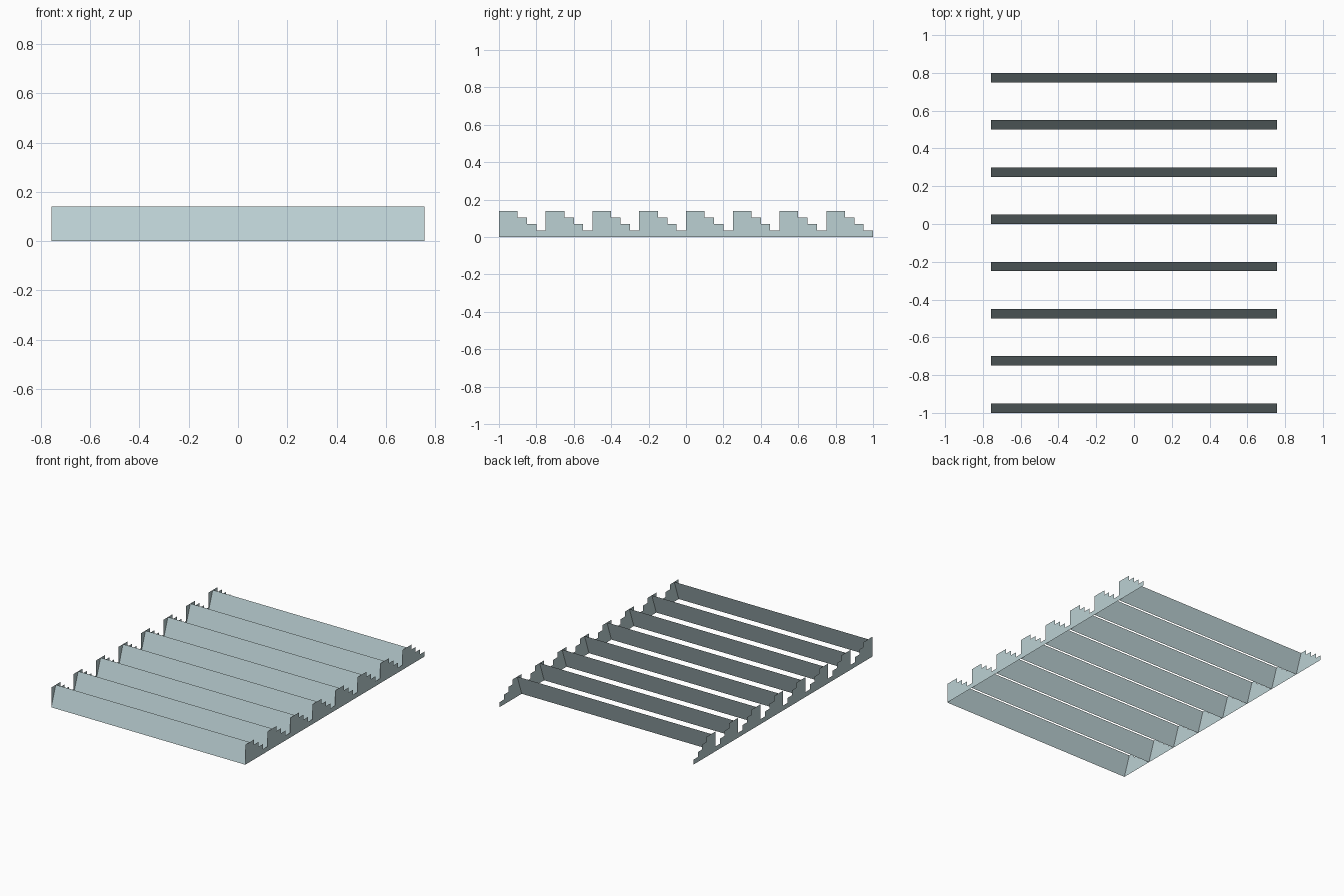
import bpy

cube = bpy.data.objects.get("Cube")
if cube:
    bpy.data.objects.remove(cube, do_unlink=True)

HALF_W, HEIGHT, PITCH, COUNT = 0.757, 0.14, 0.25, 8
LEAN = 0.05      # how far each slat tilts back
STEPS = 4        # stair steps per tooth

grey = bpy.data.materials.new("pale blue grey")
colour = (0.50, 0.63, 0.65, 1)
grey.use_nodes = True
grey.diffuse_color = colour
grey.node_tree.nodes["Principled BSDF"].inputs["Base Color"].default_value = colour


def sheet(name, verts, faces):
    mesh = bpy.data.meshes.new(name)
    mesh.from_pydata(verts, [], faces)
    mesh.materials.append(grey)
    obj = bpy.data.objects.new(name, mesh)
    bpy.context.collection.objects.link(obj)
    return obj


# Stepped outline of the side panels, as (y, z)
outline = [(-1, 0), (1, 0)]
for tooth in reversed(range(COUNT)):
    y0 = -1 + tooth * PITCH
    edges = [y0, y0 + 0.1, y0 + 0.15, y0 + 0.2, y0 + PITCH]
    for step in reversed(range(STEPS)):
        z = HEIGHT * (STEPS - step) / STEPS
        outline += [(edges[step + 1], z), (edges[step], z)]

# Thin side panels, facing outward
for name, side in (("left_panel", 1), ("right_panel", -1)):
    loop = list(range(len(outline)))
    sheet(name, [(side * HALF_W, y, z) for y, z in outline],
          [loop if side > 0 else loop[::-1]])

# Thin slats leaning back between the panels
for i in range(COUNT):
    y = -1 + i * PITCH
    sheet(f"slat_{i + 1}",
          [(-HALF_W, y, 0), (HALF_W, y, 0),
           (HALF_W, y + LEAN, HEIGHT), (-HALF_W, y + LEAN, HEIGHT)],
          [(0, 1, 2, 3)])
